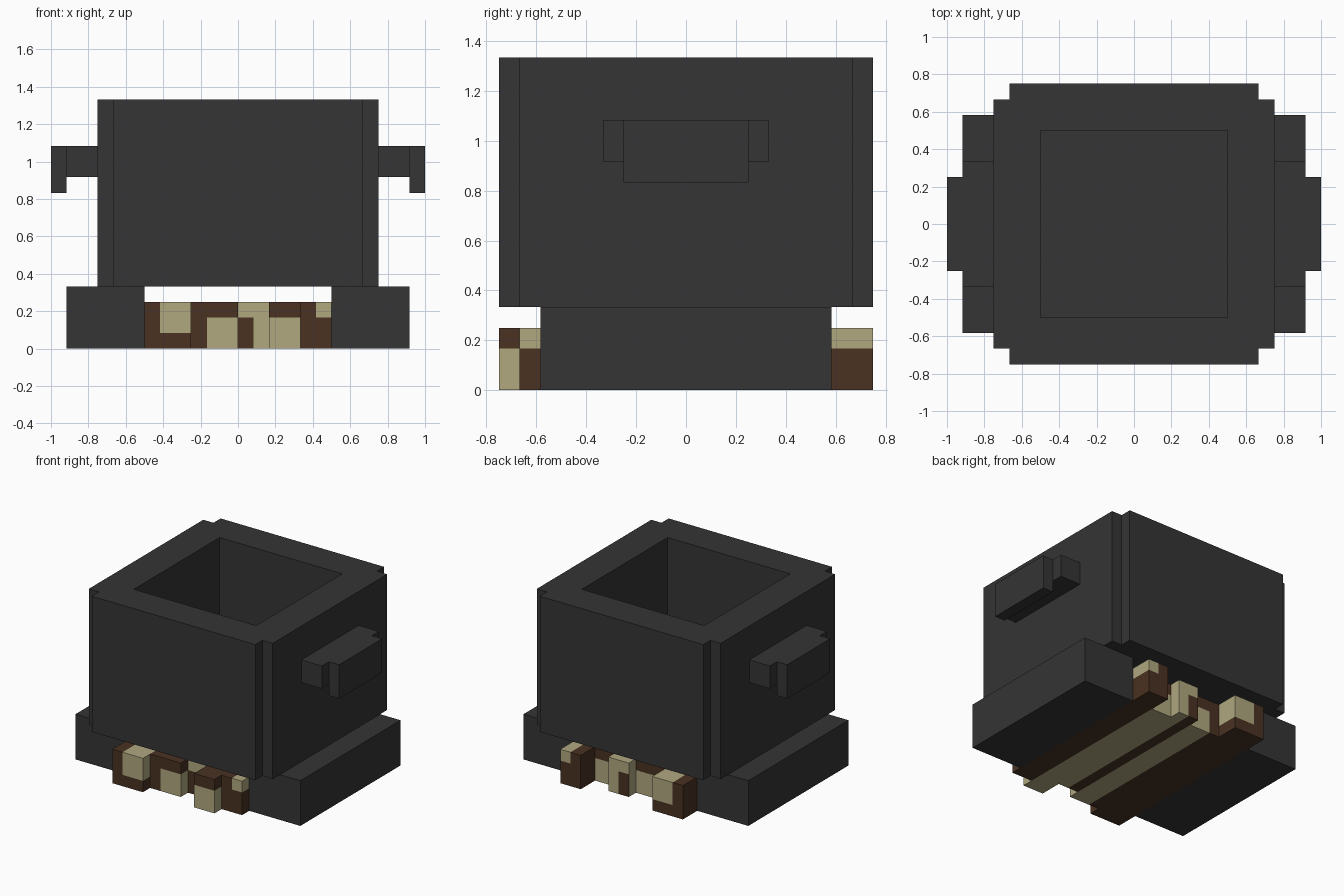
import bpy, bmesh
from mathutils import Vector

cube = bpy.data.objects.get("Cube")
if cube:
    bpy.data.objects.remove(cube, do_unlink=True)

U = 1 / 12  # the whole model sits on this block grid


def material(name, rgb):
    m = bpy.data.materials.new(name)
    m.use_nodes = True
    m.diffuse_color = (*rgb, 1)
    bsdf = m.node_tree.nodes["Principled BSDF"]
    bsdf.inputs["Base Color"].default_value = (*rgb, 1)
    bsdf.inputs["Roughness"].default_value = 0.9
    return m


iron = material("dark iron", (0.035, 0.035, 0.035))
bark = material("brown bark", (0.067, 0.032, 0.016))
wood = material("pale wood", (0.434, 0.392, 0.216))


def finish(name, bm, mats):
    bmesh.ops.recalc_face_normals(bm, faces=bm.faces)
    me = bpy.data.meshes.new(name)
    bm.to_mesh(me)
    bm.free()
    for m in mats:
        me.materials.append(m)
    ob = bpy.data.objects.new(name, me)
    bpy.context.scene.collection.objects.link(ob)
    return ob


def box_mesh(lo, hi):
    """Box between two corners given in grid blocks."""
    bm = bmesh.new()
    bmesh.ops.create_cube(bm, size=1)
    lo, hi = Vector(lo) * U, Vector(hi) * U
    for v in bm.verts:
        v.co = Vector([a + (b - a) * (c + 0.5) for a, b, c in zip(lo, hi, v.co)])
    return bm


def box(name, lo, hi, mat=iron):
    return finish(name, box_mesh(lo, hi), [mat])


# Pot: square with notched corners, extruded up, hollowed from the top
bm = bmesh.new()
outline = []
for sx, sy in ((1, 1), (-1, 1), (-1, -1), (1, -1)):
    corner = [(9 * sx, 8 * sy), (8 * sx, 8 * sy), (8 * sx, 9 * sy)]
    outline += corner if sx == sy else corner[::-1]
base = bm.faces.new([bm.verts.new((x * U, y * U, 4 * U)) for x, y in outline])
top = bmesh.ops.extrude_face_region(bm, geom=[base])["geom"]
bmesh.ops.translate(bm, vec=(0, 0, 12 * U),
                    verts=[g for g in top if isinstance(g, bmesh.types.BMVert)])
pot = finish("pot", bm, [iron])

cutter = box("pot_cutter", (-6, -6, 6), (6, 6, 18))
cutter.hide_render = True
hollow = pot.modifiers.new("hollow", "BOOLEAN")
hollow.operation = "DIFFERENCE"
hollow.solver = "EXACT"
hollow.object = cutter
bpy.context.view_layer.objects.active = pot
bpy.ops.object.modifier_apply(modifier=hollow.name)
bpy.data.objects.remove(cutter, do_unlink=True)

# Side supports and handles, mirrored left and right
for side, s in (("left", 1), ("right", -1)):
    def pair(name, x0, x1, y, z0, z1):
        a, b = sorted((x0 * s, x1 * s))
        box(f"{side}_{name}", (a, -y, z0), (b, y, z1))
    pair("support", 6, 11, 7, 0, 4)
    pair("handle_arm", 9, 11, 4, 11, 13)
    pair("handle_grip", 11, 12, 3, 10, 13)


# Logs: boxes cut along colour borders, each with a pale-wood rule over x, z
def log(name, x, y, cut_x, cut_z, is_pale):
    bm = box_mesh((x[0], y[0], 0), (x[1], y[1], 3))
    cuts = [((cut_x, 0, 0), (1, 0, 0))] if cut_x is not None else []
    cuts.append(((0, 0, cut_z), (0, 0, 1)))
    for co, no in cuts:
        bmesh.ops.bisect_plane(bm, geom=bm.verts[:] + bm.edges[:] + bm.faces[:],
                               plane_co=Vector(co) * U, plane_no=no)
    for f in bm.faces:
        c = f.calc_center_median() / U
        f.material_index = int(is_pale(c.x, c.z))
    finish(name, bm, [bark, wood])


log("log_1", (-6, -3), (-9, 9), -5, 1, lambda x, z: x > -5 and z > 1)
log("log_2", (-3, 0), (-8, 7), -2, 2, lambda x, z: x > -2 and z < 2)
log("log_3", (0, 2), (-7, 8), 1, 2, lambda x, z: x > 1 or z > 2 or x < 0.1)
log("log_4", (2, 4), (-9, 7), None, 2, lambda x, z: z < 2)
log("log_5", (4, 6), (-8, 9), 5, 2, lambda x, z: x > 5 and z > 2)
